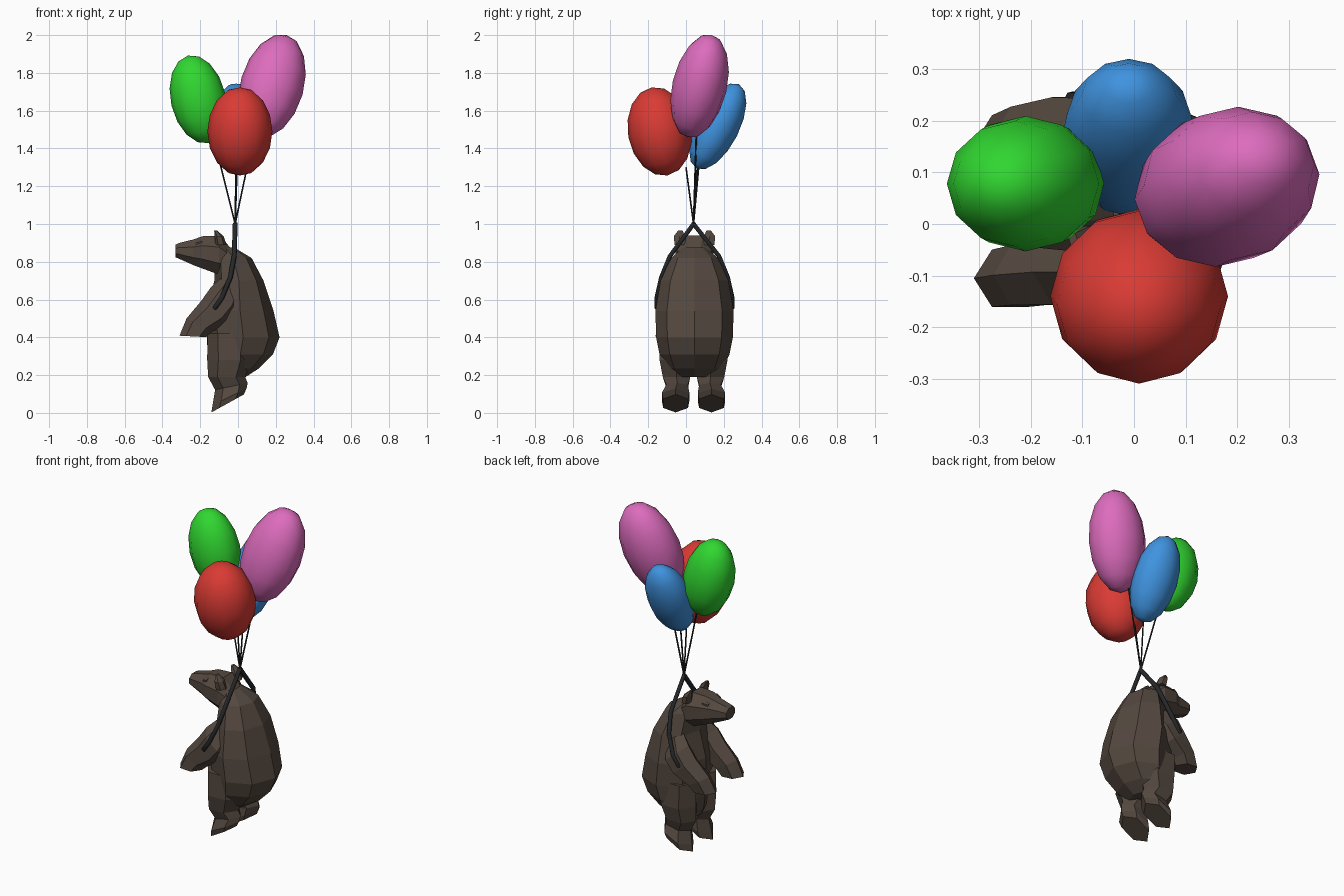
import bpy, bmesh, math
from mathutils import Vector, Matrix

if "Cube" in bpy.data.objects:
    bpy.data.objects.remove(bpy.data.objects["Cube"])

MID = 0.045  # y of the bear's symmetry plane


def material(name, rgb):
    m = bpy.data.materials.new(name)
    m.diffuse_color = (*rgb, 1)
    m.use_nodes = True
    m.node_tree.nodes["Principled BSDF"].inputs["Base Color"].default_value = m.diffuse_color
    return m


BROWN = material("brown fur", (0.088, 0.065, 0.050))
BLACK = material("black rope", (0.018, 0.020, 0.022))
RED = material("red", (0.70, 0.043, 0.034))
GREEN = material("green", (0.03, 0.68, 0.03))
PINK = material("pink", (0.72, 0.15, 0.51))
BLUE = material("blue", (0.05, 0.29, 0.74))


def finish(name, bm, mat):
    bmesh.ops.recalc_face_normals(bm, faces=bm.faces[:])
    me = bpy.data.meshes.new(name)
    bm.to_mesh(me)
    bm.free()
    me.materials.append(mat)
    ob = bpy.data.objects.new(name, me)
    bpy.context.collection.objects.link(ob)
    return ob


def loft(name, rings, sides=8, turn=0.0, mat=BROWN):
    """Rings are (x, y, z, half depth, half width, tilt in degrees about y)."""
    bm = bmesh.new()
    loops = []
    for x, y, z, hu, hy, tilt in rings:
        t = math.radians(tilt)
        loop = []
        for i in range(sides):
            a = 2 * math.pi * (i + turn) / sides
            u = hu * math.cos(a)
            loop.append(bm.verts.new((x + u * math.cos(t), y + hy * math.sin(a),
                                      z + u * math.sin(t))))
        loops.append(loop)
    for lo, hi in zip(loops, loops[1:]):
        for i in range(sides):
            j = (i + 1) % sides
            bm.faces.new((lo[i], lo[j], hi[j], hi[i]))
    bm.faces.new(loops[0])
    bm.faces.new(loops[-1])
    return finish(name, bm, mat)


def tube(name, points, radius):
    """Rope following a polyline."""
    cu = bpy.data.curves.new(name, 'CURVE')
    cu.dimensions = '3D'
    cu.bevel_depth = radius
    cu.bevel_resolution = 1
    cu.use_fill_caps = True
    sp = cu.splines.new('POLY')
    sp.points.add(len(points) - 1)
    for p, co in zip(sp.points, points):
        p.co = (*co, 1)
    cu.materials.append(BLACK)
    ob = bpy.data.objects.new(name, cu)
    bpy.context.collection.objects.link(ob)


# Torso: height, front x, back x, half width
torso = [(0.19, -0.13, 0.04, 0.10), (0.235, -0.15, 0.11, 0.15),
         (0.31, -0.16, 0.185, 0.185), (0.40, -0.165, 0.22, 0.203),
         (0.54, -0.165, 0.188, 0.207), (0.70, -0.125, 0.135, 0.18),
         (0.82, -0.12, 0.072, 0.125), (0.875, -0.11, -0.02, 0.06)]
loft("torso", [((f + b) / 2, MID, z, (b - f) / 2, w, 0) for z, f, b, w in torso])

# Head and snout, lofted forward along -x
head = [(-0.03, 0.80, 0.07, 0.08), (-0.10, 0.835, 0.112, 0.108),
        (-0.19, 0.85, 0.092, 0.098), (-0.235, 0.85, 0.074, 0.070),
        (-0.315, 0.858, 0.044, 0.054), (-0.33, 0.857, 0.036, 0.045)]
loft("head", [(x, MID, z, h, w, 90) for x, z, h, w in head], 8, 0.5)

for side, label in ((-1, "right"), (1, "left")):
    # Ear
    ey = MID + side * 0.075
    loft(label + "_ear", [(-0.09, ey, 0.89, 0.03, 0.035, 0),
                          (-0.10, ey + side * 0.005, 0.935, 0.024, 0.034, 0),
                          (-0.118, ey, 0.965, 0.008, 0.014, 0)], 6)
    # Brow
    loft(label + "_brow", [(-0.19, MID + side * 0.055, 0.90, 0.018, 0.022, 90),
                           (-0.222, MID + side * 0.05, 0.895, 0.010, 0.014, 90)], 6)
    # Arm reaching forward and down to a blunt paw
    ay = MID + side * 0.138
    paw = 0.025 + side * 0.13
    loft(label + "_arm", [(-0.03, ay - side * 0.03, 0.67, 0.075, 0.05, -40),
                          (-0.07, ay, 0.60, 0.098, 0.070, -40),
                          (-0.122, ay, 0.533, 0.094, 0.072, -38),
                          (-0.205, (ay + paw) / 2, 0.465, 0.076, 0.067, -28),
                          (-0.24, paw, 0.405, 0.070, 0.064, -3)], 6)
    # Leg with a slanted hanging foot
    ly = 0.04 + side * 0.095
    loft(label + "_leg", [(-0.05, ly, 0.42, 0.112, 0.095, 0),
                          (-0.045, ly, 0.28, 0.118, 0.098, 0),
                          (-0.06, ly - side * 0.005, 0.19, 0.098, 0.084, 0),
                          (-0.035, ly - side * 0.008, 0.14, 0.088, 0.066, 12),
                          (-0.045, ly, 0.085, 0.10, 0.084, 26),
                          (-0.055, ly, 0.05, 0.098, 0.076, 29)], 6)
    # Harness rope over the shoulder and under the arm
    tube(label + "_harness", [(-0.015, 0.04, 1.0),
                              (-0.02, MID + side * 0.13, 0.83),
                              (-0.04, MID + side * 0.175, 0.72),
                              (-0.085, MID + side * 0.20, 0.61),
                              (-0.12, MID + side * 0.20, 0.56),
                              (-0.15, MID + side * 0.13, 0.50)], 0.013)

# Balloons: centre, lean in x and y, half length, radius in x and y, string end
balloons = [
    ("red", RED, (0.01, -0.14, 1.49), (0, -0.18), 0.237, 0.172, 0.168, (-0.005, 0.0, 1.30)),
    ("green", GREEN, (-0.21, 0.078, 1.66), (-0.23, 0.0), 0.238, 0.146, 0.131, (-0.13, 0.07, 1.46)),
    ("pink", PINK, (0.18, 0.072, 1.73), (0.27, 0.22), 0.288, 0.168, 0.145, (0.09, 0.055, 1.50)),
    ("blue", BLUE, (-0.01, 0.168, 1.517), (0, 0.45), 0.25, 0.130, 0.114, (-0.01, 0.07, 1.33))]
for name, mat, centre, lean, half, rx, ry, tip in balloons:
    bm = bmesh.new()
    bmesh.ops.create_uvsphere(bm, u_segments=12, v_segments=8, radius=1)
    up = Vector((*lean, math.sqrt(1 - lean[0] ** 2 - lean[1] ** 2)))
    across = Vector((0, 1, 0)).cross(up).normalized()
    frame = Matrix((across, up.cross(across), up)).transposed()
    for v in bm.verts:
        v.co = Vector(centre) + frame @ Vector((v.co.x * rx, v.co.y * ry, v.co.z * half))
    for f in bm.faces:
        f.smooth = True
    finish(name + "_balloon", bm, mat)
    # String from the knot to the balloon's lower end
    tube(name + "_string", [(-0.015, 0.04, 1.0), tip], 0.0045)

# Knot where the strings meet
bm = bmesh.new()
bmesh.ops.create_icosphere(bm, subdivisions=1, radius=0.014)
bmesh.ops.translate(bm, verts=bm.verts[:], vec=(-0.015, 0.04, 1.0))
finish("knot", bm, BLACK)
